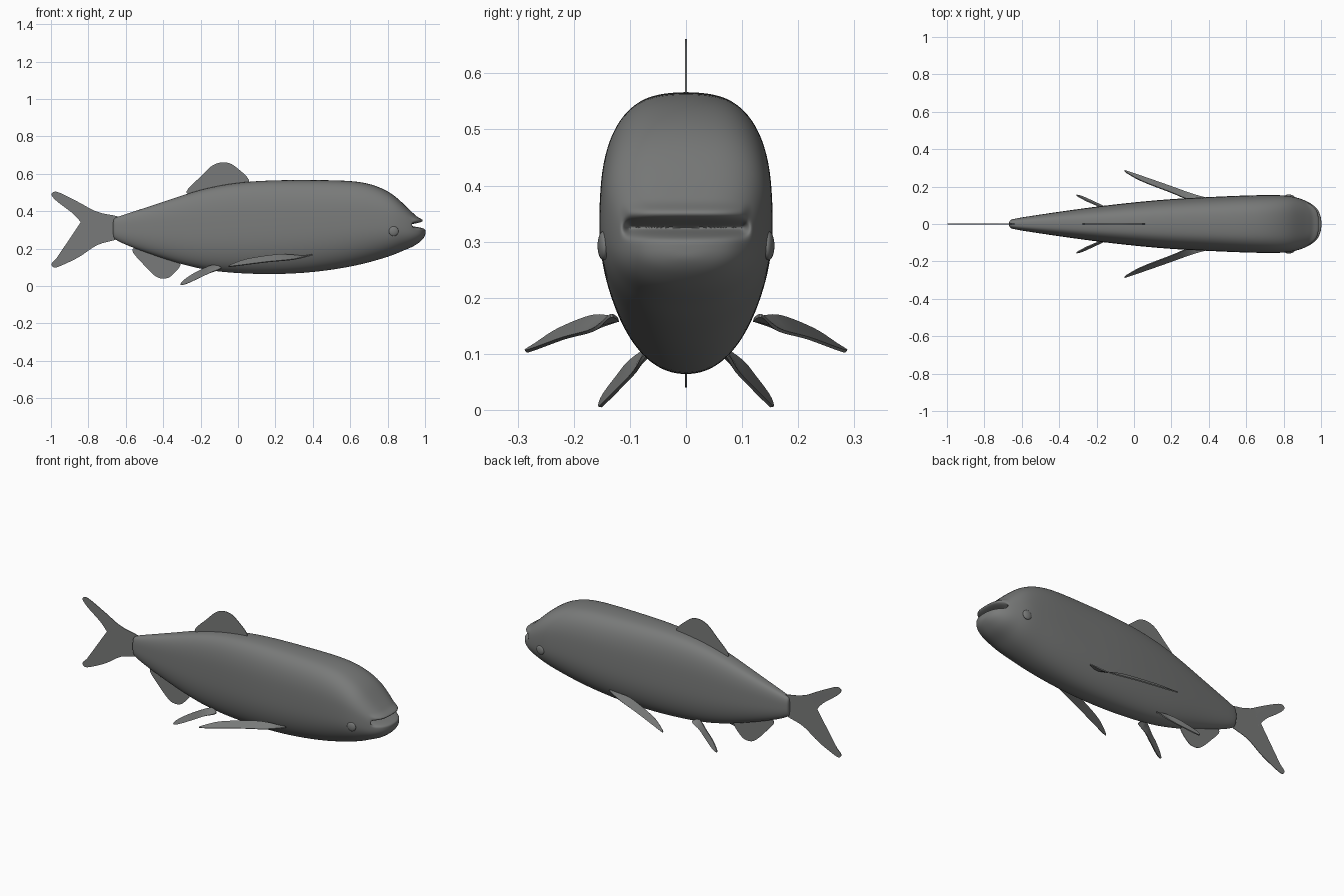
import bpy, bmesh, math
from mathutils import Vector

cube = bpy.data.objects.get("Cube")
if cube:
    bpy.data.objects.remove(cube, do_unlink=True)

grey = bpy.data.materials.new("slate_grey")
grey.use_nodes = True
colour = (0.19, 0.195, 0.192, 1)
grey.diffuse_color = colour
grey.node_tree.nodes["Principled BSDF"].inputs["Base Color"].default_value = colour


def finish(bm, name):
    """Turn a bmesh into a named, coloured object and make it active."""
    bmesh.ops.recalc_face_normals(bm, faces=bm.faces[:])
    mesh = bpy.data.meshes.new(name)
    bm.to_mesh(mesh)
    bm.free()
    obj = bpy.data.objects.new(name, mesh)
    bpy.context.collection.objects.link(obj)
    mesh.materials.append(grey)
    bpy.ops.object.select_all(action='DESELECT')
    obj.select_set(True)
    bpy.context.view_layer.objects.active = obj
    return obj


def power(value, exponent):
    return math.copysign(abs(value) ** exponent, value)


# Body: lofted sections, each (x, top, bottom, half width)
sections = [
    (-.668, .34, .28, .008), (-.665, .36, .255, .02), (-.65, .368, .245, .026),
    (-.6, .385, .218, .036), (-.4, .45, .145, .066), (-.2, .52, .085, .094),
    (0, .557, .065, .117), (.2, .568, .06, .135), (.4, .568, .07, .145),
    (.6, .566, .1, .154), (.72, .547, .13, .156), (.82, .5, .16, .155),
    (.88, .445, .187, .14), (.92, .405, .203, .125), (.95, .378, .218, .108),
    (.975, .352, .237, .088), (.99, .33, .252, .065), (1, .31, .268, .035),
    (1.002, .3, .28, .01)]
SIDES = 28
bm = bmesh.new()
rings = []
for x, top, bottom, half in sections:
    middle = bottom + 0.47 * (top - bottom)
    ring = []
    for i in range(SIDES):
        a = 2 * math.pi * i / SIDES
        c, s = math.cos(a), math.sin(a)
        n = 3 if s > 0 else 2.2          # boxy back, rounder belly
        height = top - middle if s > 0 else middle - bottom
        ring.append(bm.verts.new((x, half * power(c, 2 / n),
                                  middle + height * power(s, 2 / n))))
    rings.append(ring)
for a, b in zip(rings, rings[1:]):
    for i in range(SIDES):
        j = (i + 1) % SIDES
        bm.faces.new((a[i], a[j], b[j], b[i]))
bm.faces.new(rings[0])
bm.faces.new(rings[-1])
body = finish(bm, "body")
smooth = body.modifiers.new("smooth", 'SUBSURF')
smooth.levels = smooth.render_levels = 3
bpy.ops.object.modifier_apply(modifier=smooth.name)


# Mouth: press a groove into the snout and raise the lips around it
def bump(z, centre, width):
    return math.exp(-((z - centre) / width) ** 2)


for v in body.data.vertices:
    x, y, z = v.co
    if x > 0.87:
        side = max(0, min(1, (0.118 - abs(y)) / 0.02))
        reach = (x - 0.87) * side * side * (3 - 2 * side)
        v.co.x += reach * (0.14 * bump(z, .354, .012) - 0.6 * bump(z, .325, .012))
bpy.ops.object.shade_smooth_by_angle(angle=math.radians(60))


# Fins: smooth closed outlines given thickness
def smooth_outline(points, steps=5):
    pts = [Vector(p) for p in points]
    count = len(pts)
    result = []
    for i in range(count):
        p, q, r, s = (pts[(i + k - 1) % count] for k in range(4))
        for k in range(steps):
            t = k / steps
            result.append(0.5 * (2 * q + (r - p) * t
                                 + (2 * p - 5 * q + 4 * r - s) * t * t
                                 + (3 * q - p - 3 * r + s) * t ** 3))
    return result


def make_fin(name, points, thickness=0.003):
    bm = bmesh.new()
    face = bm.faces.new([bm.verts.new(p) for p in smooth_outline(points)])
    bmesh.ops.triangulate(bm, faces=[face])
    fin = finish(bm, name)
    solid = fin.modifiers.new("thickness", 'SOLIDIFY')
    solid.thickness = thickness
    solid.offset = 0
    bpy.ops.object.modifier_apply(modifier=solid.name)
    bpy.ops.object.shade_smooth_by_angle(angle=math.radians(30))


upright_fins = {
    "tail_fin": [(-.62, .36), (-.75, .395), (-.85, .447), (-.95, .497), (-.985, .503),
                 (-.996, .485), (-.965, .45), (-.88, .385), (-.838, .335), (-.83, .3),
                 (-.838, .268), (-.88, .22), (-.965, .152), (-.996, .12), (-.985, .1),
                 (-.95, .107), (-.85, .155), (-.75, .22), (-.62, .265)],
    "dorsal_fin": [(.06, .55), (-.01, .635), (-.07, .661), (-.135, .645), (-.2, .585),
                   (-.275, .505), (-.22, .48), (-.08, .49)],
    "anal_fin": [(-.565, .192), (-.51, .12), (-.445, .055), (-.4, .04), (-.355, .055),
                 (-.305, .125), (-.36, .2), (-.5, .22)]}
for name, outline in upright_fins.items():
    make_fin(name, [(x, 0, z) for x, z in outline])

paired_fins = {
    "pectoral_fin": [(.4, .135, .168), (.3, .165, .143), (.15, .218, .128),
                     (0, .27, .109), (-.05, .286, .105), (-.03, .268, .117),
                     (.05, .226, .144), (.2, .168, .167), (.28, .135, .166),
                     (.35, .12, .16)],
    "pelvic_fin": [(-.09, .075, .095), (-.15, .09, .07), (-.2, .112, .046),
                   (-.27, .144, .014), (-.305, .154, .006), (-.297, .147, .026),
                   (-.25, .122, .06), (-.2, .1, .087), (-.15, .07, .108),
                   (-.12, .055, .11)]}

for label, sign in (("left", 1), ("right", -1)):
    for name, outline in paired_fins.items():
        make_fin(label + "_" + name, [(x, sign * y, z) for x, y, z in outline], 0.006)

    # Eye: a shallow dome following the side of the head
    bm = bmesh.new()
    bmesh.ops.create_uvsphere(bm, u_segments=24, v_segments=16, radius=0.026)
    eye = finish(bm, label + "_eye")
    eye.scale.y = 0.4
    eye.rotation_euler.z = -sign * 0.1
    eye.location = (.832, sign * .147, .293)
    bpy.ops.object.shade_smooth_by_angle(angle=math.radians(60))
